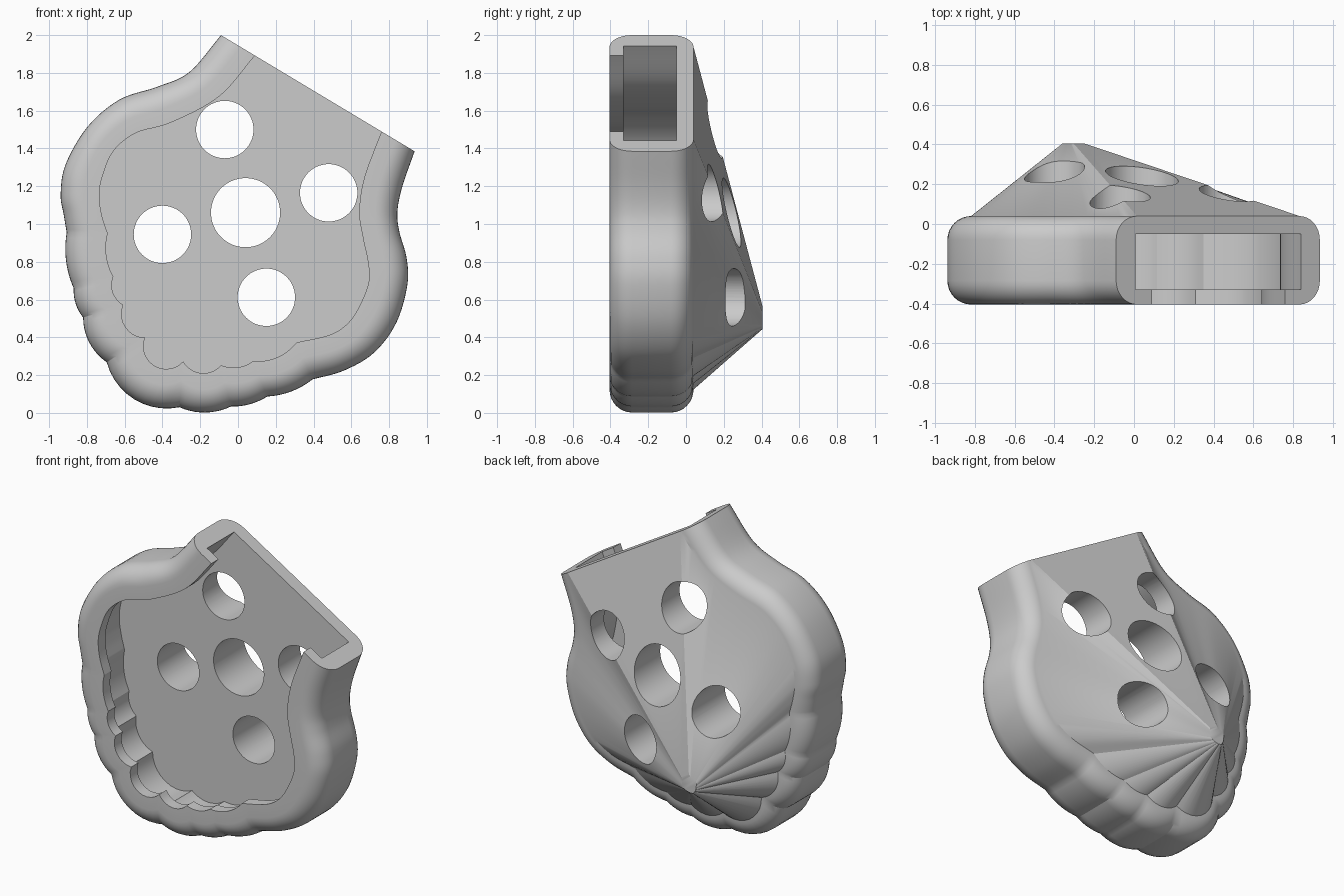
import bpy, bmesh, math
from mathutils import Vector

if "Cube" in bpy.data.objects:
    bpy.data.objects.remove(bpy.data.objects["Cube"])

RIM = 0.205   # distance between outer wall and front opening

# Paired outline points: (outer x, outer z, opening x, opening z)
left_side = [(-.09, 2, .09, 1.892), (-.257, 1.805, -.10, 1.675), (-.426, 1.727, -.355, 1.537),
             (-.627, 1.659, -.541, 1.482), (-.796, 1.516, -.66, 1.385), (-.913, 1.315, -.718, 1.25),
             (-.939, 1.156, -.734, 1.156), (-.923, 1.05, -.722, 1.05), (-.907, .955, -.69, .95)]
right_side = [(.394, .177, .31, .373), (.563, .225, .485, .413), (.722, .32, .587, .48),
              (.839, .479, .655, .59), (.897, .68, .693, .70), (.892, .823, .688, .80),
              (.854, .96, .66, .935), (.844, 1.066, .642, 1.07), (.87, 1.198, .67, 1.25),
              (.935, 1.385, .76, 1.49)]
# Creases between the lobes, and each lobe's bulge (outer, opening)
creases = [left_side[-1], (-.87, .66, -.66, .72), (-.82, .505, -.607, .572), (-.695, .268, -.493, .398),
           (-.31, .03, -.29, .272), (-.037, .034, -.09, .252), (.155, .087, .08, .274), right_side[0]]
bulges = [(.022, .022), (.015, .03), (.033, .055), (.09, .1), (.03, .052), (.015, .022), (.02, .032)]


def spline(rows, n=6):
    """Catmull-Rom through the rows."""
    p = [Vector(r) for r in rows]
    p = [2 * p[0] - p[1]] + p + [2 * p[-1] - p[-2]]
    out = []
    for a, b, c, d in zip(p, p[1:], p[2:], p[3:]):
        for k in range(n):
            t = k / n
            out.append(0.5 * (2 * b + (c - a) * t + (2 * a - 5 * b + 4 * c - d) * t * t
                              + (3 * b - a - 3 * c + d) * t ** 3))
    return out + [p[-2]]


def arc(a, b, sag, n=10):
    """Circular arc from a to b bulging to the right of travel."""
    a, b = Vector(a), Vector(b)
    along = (b - a).normalized()
    side = Vector((along.y, -along.x))
    chord = (b - a).length
    half = 2 * math.atan(2 * sag / chord)
    r = chord / (2 * math.sin(half))
    centre = (a + b) / 2 + side * (sag - r)
    return [centre + r * (side * math.cos(f) + along * math.sin(f))
            for f in (half * (2 * k / n - 1) for k in range(n + 1))]


# Complete outline, open at the slanted top cut
outline = spline(left_side)
for a, b, (so, si) in zip(creases, creases[1:], bulges):
    pairs = zip(arc(a[:2], b[:2], so), arc(a[2:], b[2:], si))
    outline += [Vector((*o, *i)) for o, i in pairs][1:]
outline += spline(right_side)[1:]

# Wall section as (inset, y): rounded back edge, rounded front edge, lip, cavity
R = 0.12
steps = [math.radians(90 * k / 8) for k in range(9)]
section = [(R - R * math.sin(f), -.08 + R * math.cos(f)) for f in steps]
section += [(R - R * math.cos(f), -.285 - R * math.sin(f)) for f in steps]
section += [(RIM, -.405), (RIM, -.33), (.11, -.33), (.11, -.05)]

bm = bmesh.new()


def ring(inset, y, scale=1, dx=0, dz=0):
    t = inset / RIM
    return [bm.verts.new((dx + scale * (v[0] + (v[2] - v[0]) * t), y,
                          dz + scale * (v[1] + (v[3] - v[1]) * t))) for v in outline]


def bridge(a, b):
    for i in range(len(a) - 1):
        bm.faces.new((a[i], a[i + 1], b[i + 1], b[i]))


rings = [ring(d, y) for d, y in section]
for a, b in zip(rings, rings[1:]):
    bridge(a, b)
# Back cone tapering to a small flat tip
tip = ring(R, .405, .067, -.305, .435)
bridge(tip, rings[0])
bm.faces.new((tip[-1], tip[0], rings[0][0], rings[0][-1]))
bm.faces.new(tip)
# Cavity floor and slanted end face
bm.faces.new(rings[-1])
bm.faces.new([r[0] for r in rings] + [r[-1] for r in reversed(rings)])
bmesh.ops.recalc_face_normals(bm, faces=bm.faces)


def to_object(bm, name):
    mesh = bpy.data.meshes.new(name)
    bm.to_mesh(mesh)
    bm.free()
    ob = bpy.data.objects.new(name, mesh)
    bpy.context.collection.objects.link(ob)
    return ob


shell = to_object(bm, "hollow_shell")

# Round holes drilled through the back
cut = bmesh.new()
for x, z, r in [(-.07, 1.5, .152), (.04, 1.06, .183), (.48, 1.165, .152), (-.4, .945, .152), (.15, .612, .152)]:
    new = bmesh.ops.create_cone(cut, cap_ends=True, segments=64, radius1=r, radius2=r, depth=.8)["verts"]
    for v in new:
        v.co = Vector((x + v.co.x, .2 + v.co.z, z - v.co.y))
bmesh.ops.recalc_face_normals(cut, faces=cut.faces)
drill = to_object(cut, "hole_cutter")
drill.hide_render = True

mod = shell.modifiers.new("holes", "BOOLEAN")
mod.operation = "DIFFERENCE"
mod.solver = "EXACT"
mod.object = drill
bpy.context.view_layer.objects.active = shell
shell.select_set(True)
bpy.ops.object.modifier_apply(modifier=mod.name)
bpy.data.objects.remove(drill)
bpy.ops.object.shade_smooth_by_angle(angle=math.radians(25))
